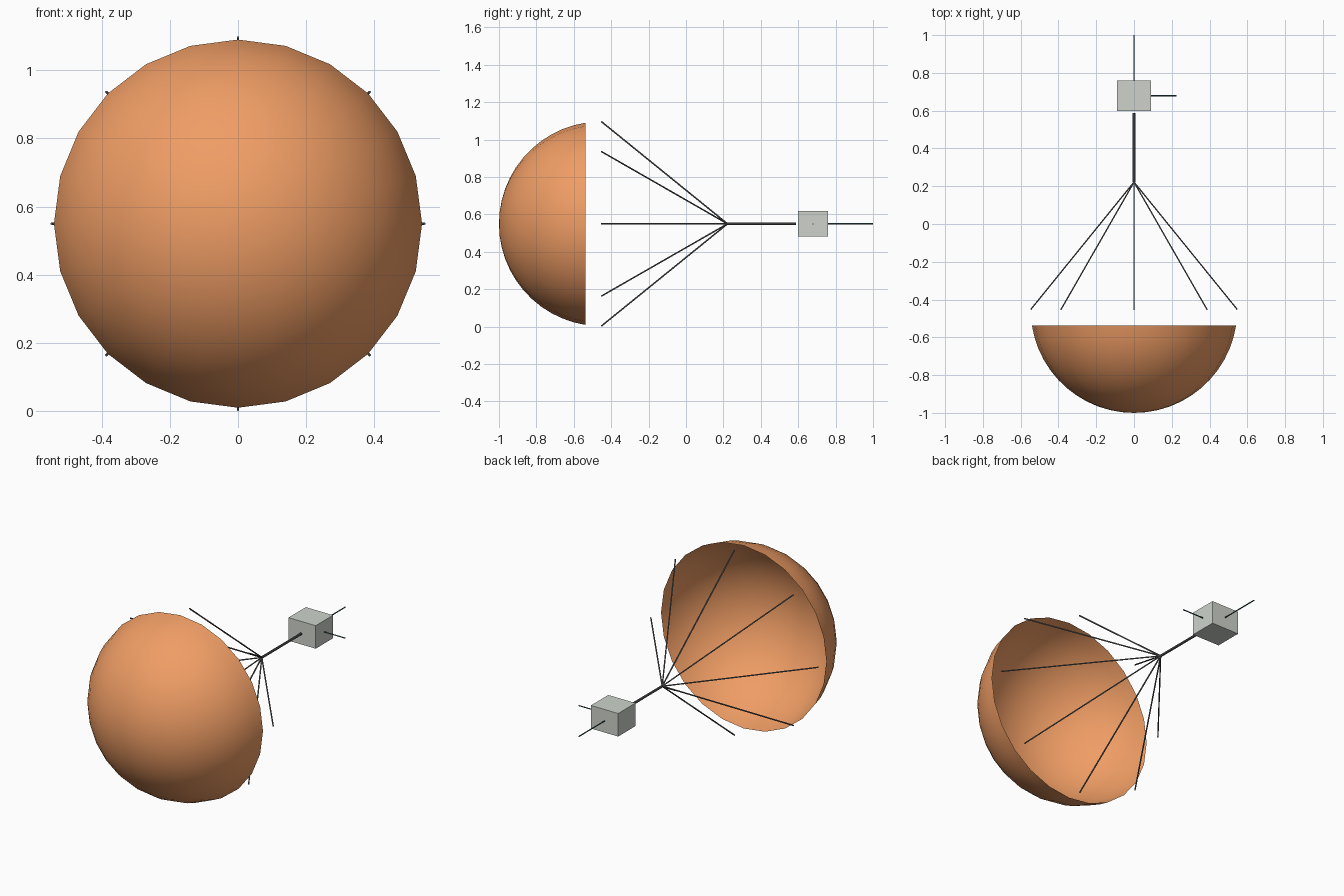
import bpy, bmesh, math
from mathutils import Vector

if "Cube" in bpy.data.objects:
    bpy.data.objects.remove(bpy.data.objects["Cube"])

CZ = 0.55           # height of the main axis
R = 0.547           # canopy radius
CY = -1.0 + R       # canopy centre along y


def material(name, rgb):
    m = bpy.data.materials.new(name)
    m.diffuse_color = (*rgb, 1)
    m.use_nodes = True
    m.node_tree.nodes["Principled BSDF"].inputs["Base Color"].default_value = m.diffuse_color
    return m


ORANGE = material("orange_fabric", (0.87, 0.34, 0.13))
CORD = material("dark_cord", (0.13, 0.13, 0.13))
TEAL = material("dark_teal", (0.04, 0.10, 0.11))
BOX = material("pale_grey", (0.62, 0.65, 0.60))


def add_object(name, bm, mat, smooth=False):
    mesh = bpy.data.meshes.new(name)
    bm.to_mesh(mesh)
    bm.free()
    mesh.materials.append(mat)
    for p in mesh.polygons:
        p.use_smooth = smooth
    ob = bpy.data.objects.new(name, mesh)
    bpy.context.collection.objects.link(ob)
    return ob


def rod(name, a, b, radius, mat, sides=6):
    a, b = Vector(a), Vector(b)
    bm = bmesh.new()
    bmesh.ops.create_cone(bm, cap_ends=True, segments=sides, radius1=radius,
                          radius2=radius, depth=(b - a).length)
    ob = add_object(name, bm, mat)
    ob.location = (a + b) / 2
    ob.rotation_euler = (b - a).to_track_quat('Z', 'Y').to_euler()
    return ob


# Canopy: open spherical dome, a profile arc spun round the y axis
SEG, RINGS, SWEEP = 24, 12, math.radians(81)
bm = bmesh.new()
arc = []
for i in range(RINGS + 1):
    t = SWEEP * i / RINGS
    arc.append(bm.verts.new((0, CY - R * math.cos(t), CZ + R * math.sin(t))))
edges = [bm.edges.new(pair) for pair in zip(arc, arc[1:])]
bmesh.ops.spin(bm, geom=arc + edges, cent=(0, 0, CZ), axis=(0, 1, 0),
               angle=math.tau, steps=SEG)
bmesh.ops.remove_doubles(bm, verts=bm.verts, dist=1e-4)
bmesh.ops.recalc_face_normals(bm, faces=bm.faces)
bm.faces.ensure_lookup_table()
f = bm.faces[0]
if f.normal.dot(f.calc_center_median() - Vector((0, CY, CZ))) < 0:
    bmesh.ops.reverse_faces(bm, faces=bm.faces)
add_object("canopy", bm, ORANGE, smooth=True)

# Eight suspension lines meeting at a knot
KNOT = (0, 0.222, CZ)
for i in range(8):
    a = math.tau * i / 8
    rod(f"suspension_line_{i + 1}", KNOT,
        (R * math.cos(a), CY, CZ + R * math.sin(a)), 0.004, CORD)

# Riser from the knot towards the payload
rod("riser", KNOT, (0, 0.588, CZ), 0.007, CORD, 8)

# Payload box
bm = bmesh.new()
bmesh.ops.create_cube(bm, size=1)
bmesh.ops.scale(bm, vec=(0.178, 0.162, 0.136), verts=bm.verts)
add_object("payload_box", bm, BOX).location = (0, 0.679, CZ)

# Two antennas, one out the back and one out the side
rod("rear_antenna", (0, 0.75, CZ), (0, 1.0, CZ), 0.0035, TEAL)
rod("side_antenna", (0.08, 0.679, CZ), (0.225, 0.679, CZ), 0.0035, TEAL)
